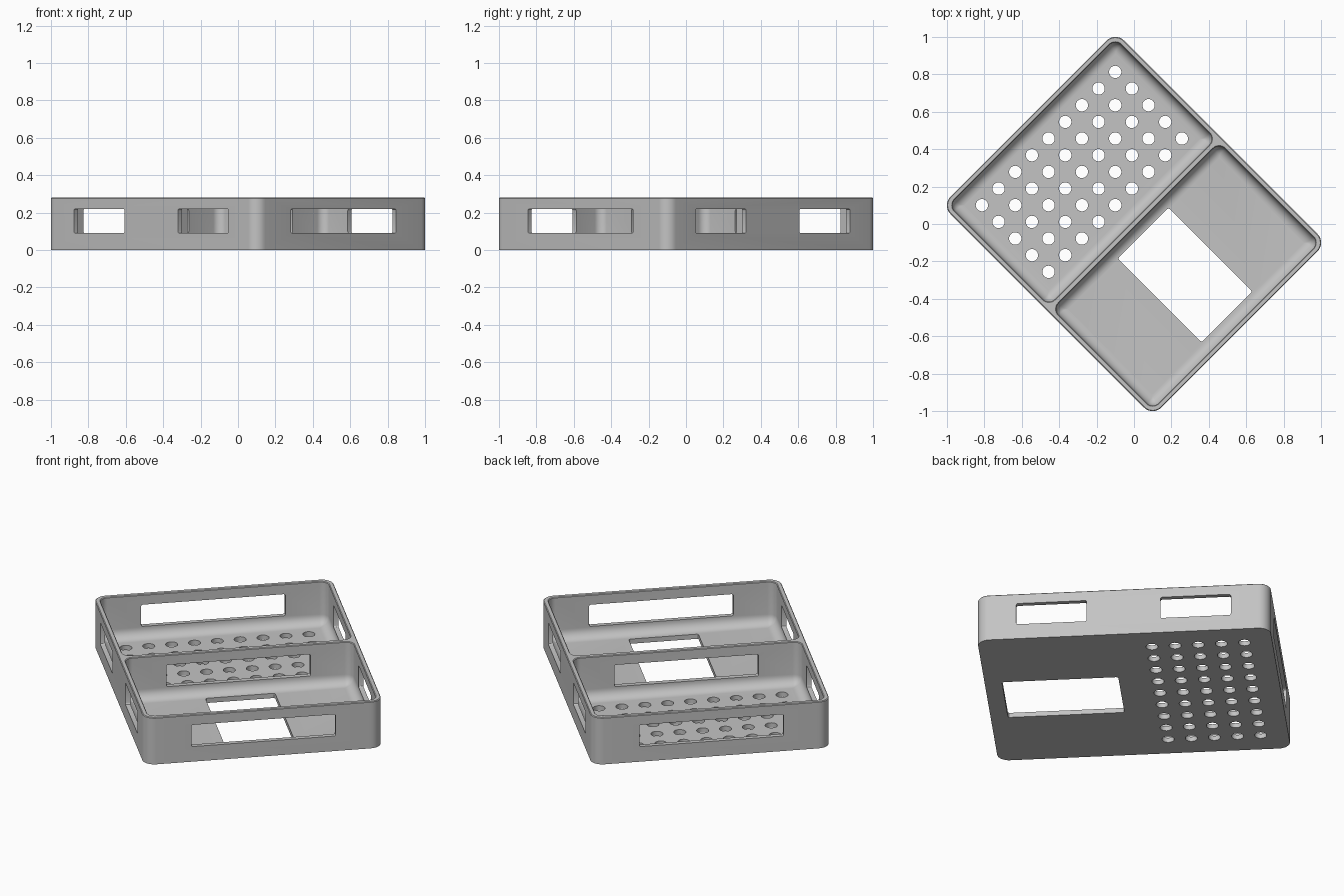
import bpy, bmesh, math
from mathutils import Matrix

if "Cube" in bpy.data.objects:
    bpy.data.objects.remove(bpy.data.objects["Cube"])

A, B, H = 0.656, 0.797, 0.28       # half width, half length, height
WALL, DIV, FLOOR = 0.027, 0.015, 0.028
FILLET, CH = 0.056, 0.004
BAY_Y = (B - WALL + DIV) / 2       # centre of each bay
BAY_B = (B - WALL - DIV) / 2       # half length of each bay


def ring(a, b, r, n=8):
    """Rounded rectangle outline of half sizes a, b."""
    pts = []
    for k, (sx, sy) in enumerate([(1, 1), (-1, 1), (-1, -1), (1, -1)]):
        for i in range(n + 1):
            t = math.pi / 2 * (k + i / n)
            pts.append((sx * (a - r) + r * math.cos(t), sy * (b - r) + r * math.sin(t)))
    return pts


def loft(bm, sections, matrix=Matrix()):
    """Closed solid through (outline, height) sections."""
    loops = [[bm.verts.new(matrix @ Matrix.Translation((x, y, z)).translation) for x, y in pts]
             for pts, z in sections]
    for lo, hi in zip(loops, loops[1:]):
        for i in range(len(lo)):
            j = (i + 1) % len(lo)
            bm.faces.new((lo[i], lo[j], hi[j], hi[i]))
    bm.faces.new(loops[0][::-1])
    bm.faces.new(loops[-1])


def finish(bm, name):
    bmesh.ops.recalc_face_normals(bm, faces=bm.faces)
    mesh = bpy.data.meshes.new(name)
    bm.to_mesh(mesh)
    bm.free()
    ob = bpy.data.objects.new(name, mesh)
    bpy.context.collection.objects.link(ob)
    return ob


# Solid body with a fine chamfer on the rim
bm = bmesh.new()
loft(bm, [(ring(A, B, 0.065), 0), (ring(A, B, 0.065), H - CH),
          (ring(A - CH, B - CH, 0.065 - CH), H)])
tray = finish(bm, "divided_tray")
cutters = []

# Two bays with filleted floors
bm = bmesh.new()
for s in (1, -1):
    sections = []
    for i in range(9):
        t = math.pi / 2 * i / 8
        d = FILLET * (1 - math.sin(t))
        z = FLOOR + FILLET * (1 - math.cos(t))
        sections.append((ring(A - WALL - d, BAY_B - d, max(0.045 - d, 0.004)), z))
    sections.append((ring(A - WALL, BAY_B, 0.045), H - CH))
    sections.append((ring(A - WALL + 2 * CH, BAY_B + 2 * CH, 0.045 + 2 * CH), H + CH))
    loft(bm, sections, Matrix.Translation((0, s * BAY_Y, 0)))
cutters.append(finish(bm, "bay_cutter"))

# Side windows: one pair through the short bay walls
bm = bmesh.new()
for s in (1, -1):
    m = Matrix.Translation((0, s * BAY_Y, 0.155)) @ Matrix.Rotation(math.pi / 2, 4, 'Y')
    o = ring(0.065, 0.192, 0.01, 3)
    loft(bm, [(o, -1), (o, 1)], m)
cutters.append(finish(bm, "side_window_cutter"))

# Long windows through both end walls and the divider
bm = bmesh.new()
m = Matrix.Translation((0, 0, 0.155)) @ Matrix.Rotation(math.pi / 2, 4, 'X')
o = ring(0.398, 0.065, 0.01, 3)
loft(bm, [(o, -1), (o, 1)], m)
cutters.append(finish(bm, "long_window_cutter"))

# Floor openings: a grid of drain holes and one large rectangle
bm = bmesh.new()
for i in range(-4, 5):
    for j in range(-2, 3):
        bmesh.ops.create_cone(bm, cap_ends=True, segments=24, radius1=0.033, radius2=0.033, depth=0.2,
                              matrix=Matrix.Translation((i * 0.126, 0.394 + j * 0.126, 0)))
o = ring(0.192, 0.317, 0.012, 3)
loft(bm, [(o, -0.1), (o, 0.12)], Matrix.Translation((0, -0.386, 0)))
cutters.append(finish(bm, "floor_cutter"))

# Cut everything out of the body
bpy.context.view_layer.objects.active = tray
tray.select_set(True)
for c in cutters:
    c.hide_render = True
    mod = tray.modifiers.new(c.name, 'BOOLEAN')
    mod.operation, mod.solver, mod.object = 'DIFFERENCE', 'EXACT', c
    bpy.ops.object.modifier_apply(modifier=mod.name)
    bpy.data.objects.remove(c)

# Turn the tray to stand on its diagonal, shade and colour it
tray.data.transform(Matrix.Rotation(math.pi / 4, 4, 'Z'))
bpy.ops.object.shade_smooth_by_angle(angle=math.radians(30))
mat = bpy.data.materials.new("light_grey")
mat.diffuse_color = (0.55, 0.55, 0.55, 1)
mat.use_nodes = True
mat.node_tree.nodes["Principled BSDF"].inputs["Base Color"].default_value = mat.diffuse_color
tray.data.materials.clear()
tray.data.materials.append(mat)
